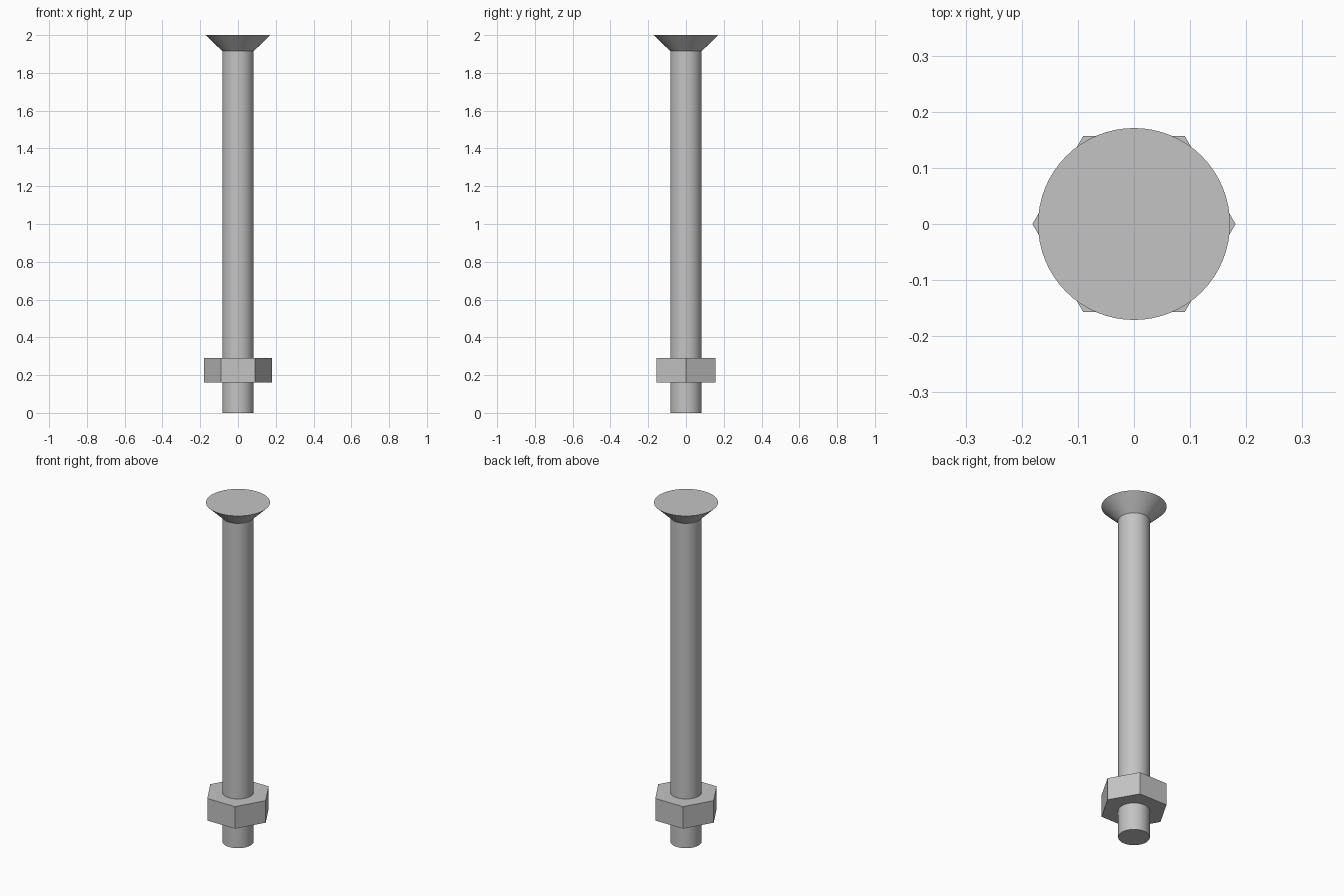
import bpy
import bmesh
import math

cube = bpy.data.objects.get("Cube")
if cube:
    bpy.data.objects.remove(cube, do_unlink=True)

steel = bpy.data.materials.new("light_grey_steel")
steel.use_nodes = True
color = (0.55, 0.55, 0.55, 1)
steel.diffuse_color = color
steel.node_tree.nodes["Principled BSDF"].inputs["Base Color"].default_value = color


def lathe(name, profile, sides):
    """Revolve a (radius, height) profile that starts and ends on the z axis."""
    bm = bmesh.new()
    verts = [bm.verts.new((r, 0, z)) for r, z in profile]
    edges = [bm.edges.new(pair) for pair in zip(verts, verts[1:])]
    bmesh.ops.spin(bm, geom=verts + edges, cent=(0, 0, 0), axis=(0, 0, 1),
                   angle=math.tau, steps=sides, use_merge=False)
    bmesh.ops.remove_doubles(bm, verts=bm.verts, dist=0.0005)
    bmesh.ops.recalc_face_normals(bm, faces=bm.faces)
    # Merge the flat end fans into single faces
    bmesh.ops.dissolve_limit(bm, angle_limit=math.radians(1),
                             verts=bm.verts, edges=bm.edges)
    mesh = bpy.data.meshes.new(name)
    bm.to_mesh(mesh)
    bm.free()
    mesh.materials.append(steel)
    obj = bpy.data.objects.new(name, mesh)
    bpy.context.collection.objects.link(obj)
    return obj


SHAFT_R, HEAD_R, NUT_R = 0.083, 0.171, 0.181
HEAD_Z, TOP_Z = 1.915, 2.0
NUT_LOW, NUT_HIGH = 0.16, 0.29

# Shaft with countersunk head
bolt = lathe("bolt", [(0, 0), (SHAFT_R, 0), (SHAFT_R, HEAD_Z),
                      (HEAD_R, TOP_Z), (0, TOP_Z)], 64)
bpy.ops.object.select_all(action="DESELECT")
bolt.select_set(True)
bpy.context.view_layer.objects.active = bolt
bpy.ops.object.shade_smooth_by_angle(angle=math.radians(30))

# Hexagonal nut, corners on the x axis
lathe("hex_nut", [(0, NUT_LOW), (NUT_R, NUT_LOW),
                  (NUT_R, NUT_HIGH), (0, NUT_HIGH)], 6)
